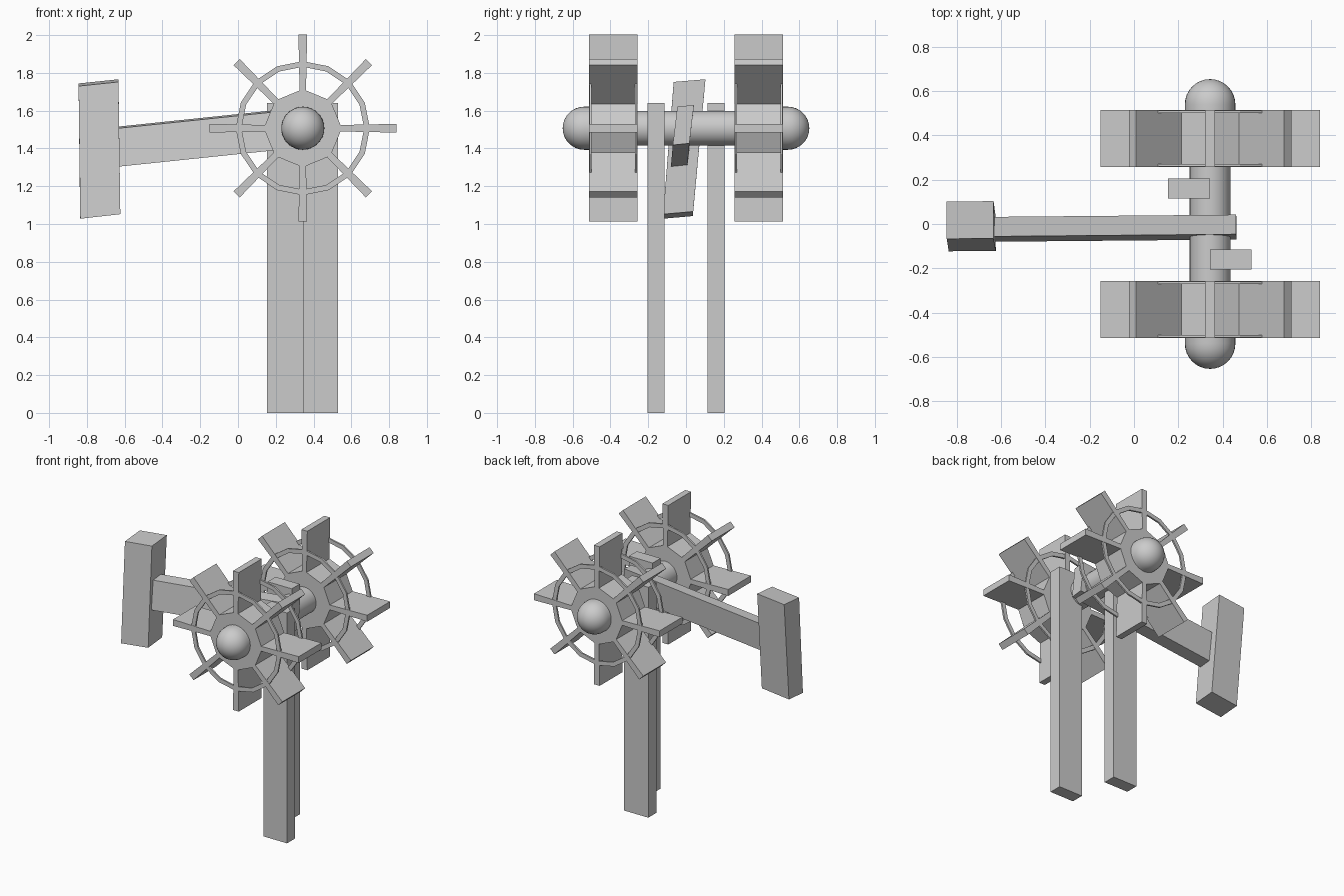
import bpy, bmesh
from math import sin, cos, pi, radians
from mathutils import Matrix, Vector

if "Cube" in bpy.data.objects:
    bpy.data.objects.remove(bpy.data.objects["Cube"])

CX, CZ = 0.343, 1.507      # axle line
Y0, Y1 = 0.257, 0.514      # wheel side faces


def finish(name, bm):
    bmesh.ops.recalc_face_normals(bm, faces=bm.faces)
    me = bpy.data.meshes.new(name)
    bm.to_mesh(me)
    bm.free()
    ob = bpy.data.objects.new(name, me)
    bpy.context.collection.objects.link(ob)
    return ob


def add_hexa(bm, a, b):
    """Solid between two matching quads."""
    va, vb = [bm.verts.new(p) for p in a], [bm.verts.new(p) for p in b]
    bm.faces.new(va)
    bm.faces.new(vb)
    for i in range(4):
        j = (i + 1) % 4
        bm.faces.new((va[i], va[j], vb[j], vb[i]))


def hexa(name, a, b):
    bm = bmesh.new()
    add_hexa(bm, a, b)
    return finish(name, bm)


def lathe(name, profile, n, closed=False, smooth=None):
    """Spin (radius, y) points about the axle."""
    bm = bmesh.new()
    rings = []
    for r, y in profile:
        if r == 0:
            rings.append([bm.verts.new((CX, y, CZ))] * n)
        else:
            rings.append([bm.verts.new((CX + r * cos(2 * pi * k / n), y,
                                        CZ + r * sin(2 * pi * k / n))) for k in range(n)])
    pairs = list(zip(rings, rings[1:])) + ([(rings[-1], rings[0])] if closed else [])
    for p, q in pairs:
        for k in range(n):
            m = (k + 1) % n
            bm.faces.new(list(dict.fromkeys((p[k], p[m], q[m], q[k]))))
    ob = finish(name, bm)
    if smooth:
        bpy.context.view_layer.objects.active = ob
        bpy.ops.object.select_all(action='DESELECT')
        ob.select_set(True)
        bpy.ops.object.shade_smooth_by_angle(angle=radians(smooth))
    return ob


def rect(x0, x1, y0, y1, z):
    return [(x0, y0, z), (x1, y0, z), (x1, y1, z), (x0, y1, z)]


# Two staggered support posts
hexa("front_post", rect(CX, 0.53, -0.205, -0.115, 0), rect(CX, 0.53, -0.205, -0.115, 1.64))
hexa("back_post", rect(0.153, CX, 0.115, 0.205, 0), rect(0.153, CX, 0.115, 0.205, 1.64))

# Axle
lathe("axle", [(0, -0.5), (0.092, -0.5), (0.092, 0.5), (0, 0.5)], 32, smooth=40)

# Paddle wheels
for side, s in (("front", -1), ("back", 1)):
    lathe(side + "_wheel_hub", [(0, s * Y0), (0.207, s * Y0), (0.207, s * Y1), (0, s * Y1)], 8)
    for tag, a in (("inner", Y0 + 0.002), ("outer", Y1 - 0.014)):
        b = a + 0.012
        lathe(f"{side}_wheel_{tag}_rim", [(0.325, s * a), (0.355, s * a),
              (0.355, s * b), (0.325, s * b)], 16, closed=True)
    bm = bmesh.new()
    for k in range(8):
        rot = Matrix.Translation((CX, 0, CZ)) @ Matrix.Rotation(k * pi / 4, 4, 'Y')
        ends = []
        for r, h in ((0.15, 0.016), (0.495, 0.023)):
            ends.append([rot @ Vector((x, s * y, r)) for x, y in
                         ((-h, Y0), (h, Y0), (h, Y1), (-h, Y1))])
        add_hexa(bm, *ends)
    finish(side + "_wheel_paddles", bm)
    # Rounded axle cap
    cap = [(0, s * 0.50), (0.114, s * 0.50)]
    cap += [(0.114 * cos(t * pi / 16), s * (0.539 + 0.114 * sin(t * pi / 16))) for t in range(8)]
    lathe(side + "_axle_cap", cap + [(0, s * 0.653)], 32, smooth=40)

# Tilted handle
hexa("hammer_handle",
     [(-0.64, -0.08, 1.303), (-0.64, 0.008, 1.312), (-0.64, 0.032, 1.515), (-0.64, -0.056, 1.506)],
     [(0.463, -0.07, 1.418), (0.463, 0.018, 1.427), (0.46, 0.042, 1.63), (0.46, -0.046, 1.621)])

# Hammer head block
hexa("hammer_head",
     [(-0.835, -0.123, 1.028), (-0.623, -0.121, 1.052), (-0.624, 0.038, 1.066), (-0.836, 0.036, 1.042)],
     [(-0.844, -0.067, 1.73), (-0.633, -0.065, 1.752), (-0.633, 0.103, 1.766), (-0.844, 0.101, 1.744)])
